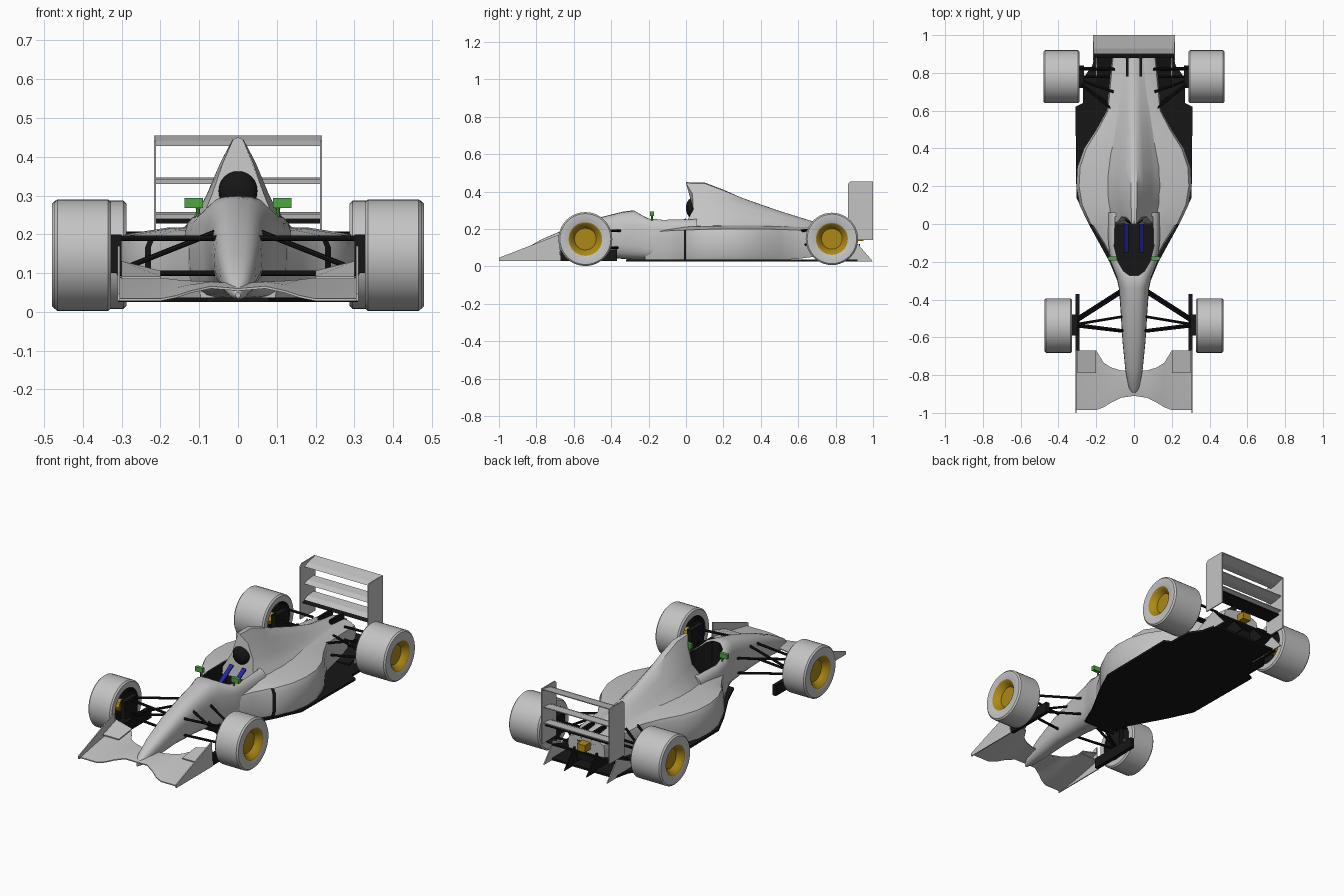
import bpy, math
from mathutils import Vector

if "Cube" in bpy.data.objects:
    bpy.data.objects.remove(bpy.data.objects["Cube"])


def material(name, rgb):
    m = bpy.data.materials.new(name)
    m.use_nodes = True
    m.diffuse_color = (*rgb, 1)
    m.node_tree.nodes["Principled BSDF"].inputs["Base Color"].default_value = (*rgb, 1)
    return m


GREY = material("light grey", (0.55, 0.55, 0.55))
BLACK = material("black", (0.008, 0.008, 0.008))
GOLD = material("gold", (0.42, 0.25, 0.008))
GREEN = material("green", (0.08, 0.38, 0.06))
BLUE = material("blue", (0.02, 0.02, 0.38))


def build(name, verts, faces, mats, smooth=True):
    me = bpy.data.meshes.new(name)
    me.from_pydata([tuple(v) for v in verts], [], faces)
    for m in mats:
        me.materials.append(m)
    ob = bpy.data.objects.new(name, me)
    bpy.context.collection.objects.link(ob)
    bpy.ops.object.select_all(action="DESELECT")
    ob.select_set(True)
    bpy.context.view_layer.objects.active = ob
    bpy.ops.object.mode_set(mode="EDIT")
    bpy.ops.mesh.select_all(action="SELECT")
    bpy.ops.mesh.normals_make_consistent(inside=False)
    bpy.ops.object.mode_set(mode="OBJECT")
    if smooth:
        bpy.ops.object.shade_smooth_by_angle(angle=math.radians(35))
    return ob


def loft(name, rings, mats, smooth=True):
    """Skin closed rings of equal length and cap both ends."""
    n = len(rings[0])
    verts = [v for r in rings for v in r]
    faces = [(i * n + j, i * n + (j + 1) % n, (i + 1) * n + (j + 1) % n, (i + 1) * n + j)
             for i in range(len(rings) - 1) for j in range(n)]
    faces += [tuple(range(n)), tuple(range(len(verts) - n, len(verts)))]
    return build(name, verts, faces, mats, smooth)


def prism(name, outline, vec, mat):
    """Extrude a planar outline along a vector."""
    return loft(name, [outline, [Vector(p) + Vector(vec) for p in outline]], [mat], False)


def box(name, x, y, z, mat):
    o = [(x[0], y[0], z[0]), (x[1], y[0], z[0]), (x[1], y[1], z[0]), (x[0], y[1], z[0])]
    return prism(name, o, (0, 0, z[1] - z[0]), mat)


def rod(name, a, b, r=0.006, mat=BLACK):
    a, b = Vector(a), Vector(b)
    q = (b - a).to_track_quat("Z", "Y")
    circle = [q @ Vector((r * math.cos(t * math.pi / 4), r * math.sin(t * math.pi / 4), 0))
              for t in range(8)]
    return loft(name, [[a + c for c in circle], [b + c for c in circle]], [mat])


def mirrored(y, half):
    """Full ring from half a cross-section whose last point lies on the centre line."""
    return [(x, y, z) for x, z in half] + [(-x, y, z) for x, z in half[::-1] if x > 0]


# Nose and cockpit shell: y, half width, bottom, top, corner power
shell = [(-.91, .006, .035, .05, 1), (-.87, .028, .032, .09, .9), (-.77, .046, .04, .145, .8),
         (-.62, .061, .055, .21, .75), (-.46, .071, .05, .262, .75), (-.34, .08, .04, .292, .75),
         (-.28, .093, .035, .3, .65), (-.2, .125, .035, .262, .5), (-.1, .138, .035, .258, .45),
         (.06, .14, .035, .258, .45)]


def oval(y, w, z0, z1, e):
    pts = []
    for k in range(24):
        c, s = math.cos(k * math.pi / 12), math.sin(k * math.pi / 12)
        pts.append((math.copysign(abs(c) ** e, c) * w, y,
                    (z0 + z1) / 2 + math.copysign(abs(s) ** e, s) * (z1 - z0) / 2))
    return pts


nose = loft("nose_and_cockpit", [oval(*s) for s in shell], [GREY, BLACK])

# Side pods running back into the slim tail: y, half width, top, bottom
pods = [(-.22, .1, .2, .035), (-.1, .165, .212, .035), (-.01, .225, .215, .035),
        (.0, .24, .216, .035), (.1, .288, .22, .035), (.2, .306, .222, .035),
        (.3, .3, .222, .035), (.4, .265, .222, .035), (.5, .2, .22, .035),
        (.6, .145, .215, .04), (.75, .13, .21, .06), (.9, .115, .2, .1)]
sidepods = loft("sidepods", [mirrored(y, [(w * .96, b), (w, b + .03), (w, t - .05), (w * .95, t - .022),
                                          (w * .6, t - .005), (0, t)]) for y, w, t, b in pods],
                [GREY, BLACK])
for f in sidepods.data.polygons:
    if -.01 < f.center.y < 0 and abs(f.center.x) > .2 and f.center.z < .18:
        f.material_index = 1

# Cockpit opening cut from both shells
half = [(.1, .04), (.105, -.12), (.085, -.2), (.055, -.25), (.025, -.272)]
cut_outline = [(x, y, .1) for x, y in half] + [(-x, y, .1) for x, y in half[::-1]]
cutter = prism("cockpit_cutter", cut_outline, (0, 0, .4), GREY)
cutter.data.materials.append(BLACK)
for f in cutter.data.polygons:
    f.material_index = 1
cutter.hide_render = True
cutter.hide_viewport = True
for ob in (nose, sidepods):
    m = ob.modifiers.new("cockpit", "BOOLEAN")
    m.operation, m.solver, m.object = "DIFFERENCE", "EXACT", cutter

# Engine cover with a tall air intake: y, base half width, top
cover = [(.045, .125, .45), (.1, .15, .448), (.2, .165, .41), (.3, .165, .366),
         (.5, .14, .296), (.67, .115, .243), (.9, .09, .205)]
shape = [(1, 0), (.7, .24), (.53, .44), (.3, .76), (.1, .98), (0, 1)]
rings = [mirrored(y, [(w * a, .19 + (t - .19) * b) for a, b in shape]) for y, w, t in cover]
rings[0] = [(x, y - .045 * min(1, ((z - .34) / .1) ** 2), z) for x, y, z in rings[0]]
loft("engine_cover", rings, [GREY])

# Headrest pad and seat belts
bpy.ops.mesh.primitive_uv_sphere_add(segments=24, ring_count=12, location=(0, .03, .312))
pad = bpy.context.object
pad.name = "headrest"
pad.scale = (.05, .03, .052)
pad.data.materials.append(BLACK)
bpy.ops.object.shade_smooth()

# Floor
edge = [(.08, -.32), (.13, -.2), (.24, 0), (.305, .14), (.31, .62), (.27, .64),
        (.27, .77), (.22, .84), (.2, .93)]
prism("floor", [(x, y, .025) for x, y in edge] + [(-x, y, .025) for x, y in edge[::-1]],
      (0, 0, .012), BLACK)

# Diffuser roof and fins
prism("diffuser", [(.2, .72, .04), (.2, .93, .11), (.2, .93, .12), (.2, .72, .05)], (-.4, 0, 0), BLACK)
for x in (-.2, -.07, .07, .2):
    prism("diffuser_fin", [(x - .003, .76, .025), (x - .003, 1, .025), (x - .003, .91, .13),
                           (x - .003, .76, .06)], (.006, 0, 0), GREY if abs(x) > .1 else BLACK)

# Front wing: x, leading y, trailing y, leading z, trailing z
span = [(0, -.91, -.78, .06, .075), (.07, -.92, -.775, .066, .078), (.12, -.945, -.76, .055, .08),
        (.16, -.97, -.735, .042, .083), (.2, -.985, -.67, .034, .088), (.308, -.985, -.67, .034, .088)]
span = [(-s[0], *s[1:]) for s in span[:0:-1]] + span
loft("front_wing", [[(x, a, p), (x, a * .6 + b * .4, p * .7 + q * .3 + .008), (x, b, q),
                     (x, b, q - .006), (x, a * .6 + b * .4, p * .7 + q * .3 - .006), (x, a, p - .006)]
                    for x, a, b, p, q in span], [GREY])

# Rear wing: leading y, trailing y, height, rise, colour
for name, a, b, z, rise, mat in (("top", .9, 1, .428, .022, GREY), ("middle", .9, .985, .33, .012, GREY),
                                 ("lower", .9, .985, .24, .012, GREY), ("beam", .88, .97, .228, .004, BLACK)):
    prism("rear_wing_" + name, [(-.213, a, z), (-.213, a + .03, z + .012), (-.213, b, z + rise + .005),
                                (-.213, b, z + rise), (-.213, a + .04, z + .002)], (.426, 0, 0), mat)
box("tail_light", (-.025, .025), (.9, .95), (.135, .175), GOLD)
box("gearbox", (-.06, .06), (.8, .9), (.06, .17), BLACK)


def wheel(name, s, y, z, r, inner, outer, rim):
    w = outer - inner
    prof = [(.035, .001), (.035, rim * .7), (.022, rim * .8), (.004, rim), (0, rim * 1.08), (0, r - .008),
            (.008, r), (w - .008, r), (w, r - .008), (w, r * .72), (w - .05, r * .66), (w - .05, .001)]
    ring_n = 40
    ob = loft(name, [[(s * (outer - d), y + q * math.cos(k * math.tau / ring_n),
                       z + q * math.sin(k * math.tau / ring_n)) for k in range(ring_n)]
                     for d, q in prof], [GREY, GOLD, BLACK])
    for f in ob.data.polygons:
        d = outer - abs(f.center.x)
        radius = max(math.hypot(ob.data.vertices[v].co.y - y, ob.data.vertices[v].co.z - z)
                     for v in f.vertices)
        if radius < r * .73:
            f.material_index = 1 if d < w / 2 else 2
    rod(name + "_hub", (s * (inner + .05), y, z), (s * (inner + .025), y, z), .035, GOLD)


# Parts repeated on both sides
for s, side in ((1, "left_"), (-1, "right_")):
    wheel(side + "front_wheel", s, -.538, .146, .144, .327, .474, .083)
    wheel(side + "rear_wheel", s, .78, .147, .14, .288, .48, .079)

    def xs(a, b):
        return sorted((s * a, s * b))

    prism(side + "front_endplate", [(s * .305, -1, .028), (s * .305, -1, .046), (s * .305, -.68, .17),
                                    (s * .305, -.67, .028)], (s * .006, 0, 0), GREY)
    prism(side + "front_flap", [(s * .2, -.79, .085), (s * .3, -.79, .085), (s * .3, -.67, .125),
                                (s * .2, -.67, .1)], (0, 0, .006), GREY)
    box(side + "turning_vane", xs(.288, .31), (-.67, -.37), (.03, .09), BLACK)
    box(side + "front_upright", xs(.3, .33), (-.59, -.48), (.1, .2), BLACK)
    box(side + "rear_upright", xs(.265, .295), (.72, .84), (.09, .2), BLACK)
    box(side + "rear_endplate", xs(.211, .217), (.866, 1), (.14, .44), GREY)
    prism(side + "rear_endplate_cap", [(s * .211, .866, .44), (s * .211, .88, .455), (s * .211, 1, .455),
                                       (s * .211, 1, .44)], (s * .006, 0, 0), GREY)
    box(side + "wing_strut", xs(.03, .042), (.78, .9), (.17, .235), BLACK)
    prism(side + "seat_belt", [(s * .028, -.15, .16), (s * .052, -.15, .16), (s * .052, .0, .25),
                               (s * .028, .0, .25)], (0, 0, .008), BLUE)
    box(side + "mirror", xs(.09, .138), (-.192, -.172), (.268, .294), GREEN)
    rod(side + "mirror_stem", (s * .105, -.182, .275), (s * .1, -.182, .235), .005, GREEN)

    # Suspension arms as pairs of end points
    arms = [((.32, -.53, .19), (.05, -.565, .19)), ((.32, -.51, .19), (.07, -.35, .19)),
            ((.31, -.54, .1), (.05, -.57, .1)), ((.31, -.52, .1), (.06, -.36, .1)),
            ((.3, -.53, .11), (.06, -.49, .205)), ((.29, .825, .2), (.1, .82, .2)),
            ((.28, .74, .2), (.12, .61, .19)), ((.28, .82, .1), (.06, .82, .1)),
            ((.28, .74, .1), (.11, .62, .12)), ((.3, .78, .147), (.05, .78, .147)),
            ((.28, .76, .11), (.11, .7, .2))]
    for a, b in arms:
        rod(side + "suspension_arm", (s * a[0], *a[1:]), (s * b[0], *b[1:]), .007)
